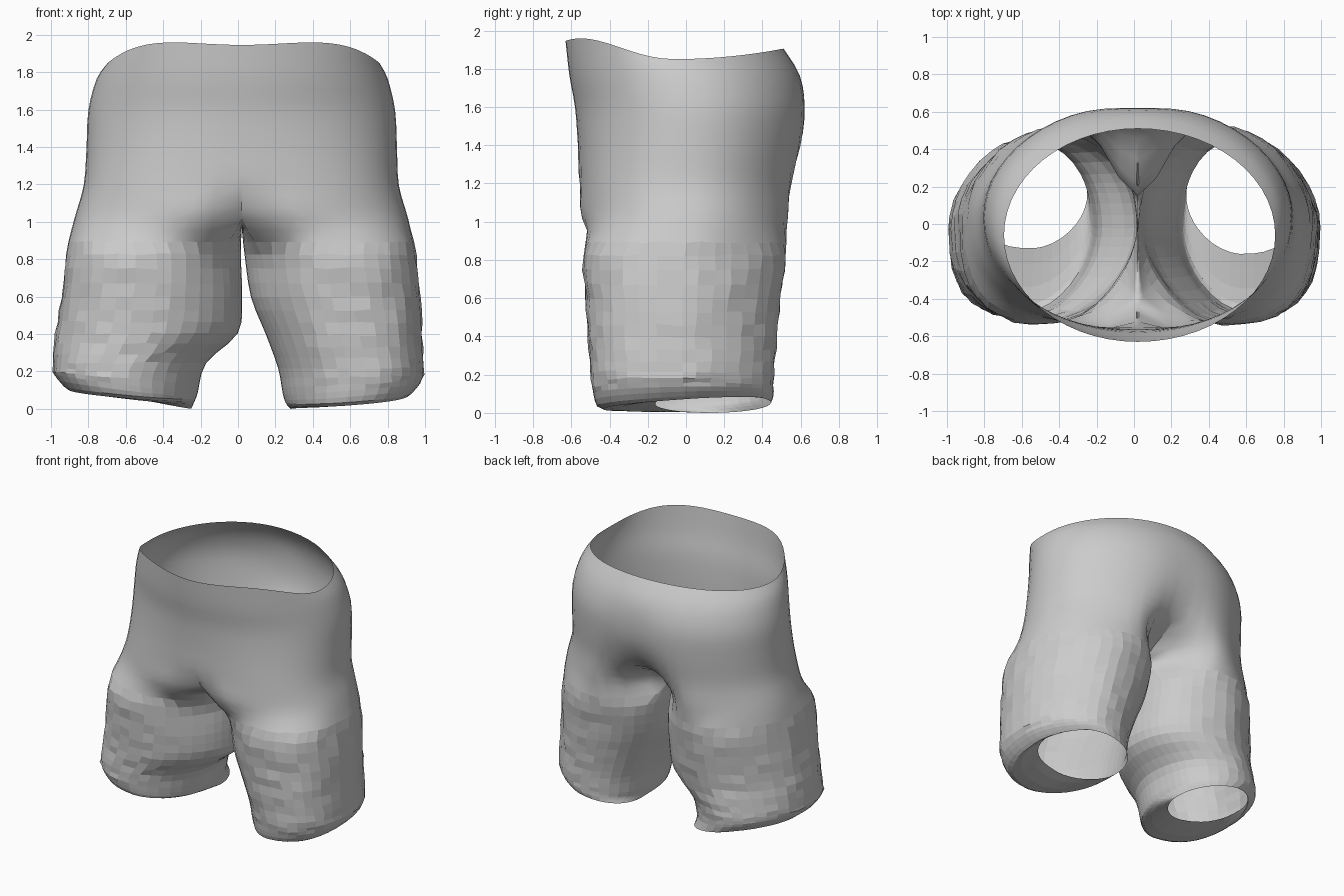
import bpy, bmesh, math, random
from mathutils import Vector

if "Cube" in bpy.data.objects:
    bpy.data.objects.remove(bpy.data.objects["Cube"])

random.seed(4)
SEAM = 0.02            # x of the centre seam
K, L, SUB = 28, 10, 3  # outer arc steps, inner thigh steps, rows between key rings


def sp(v, n):
    """Signed superellipse power."""
    return math.copysign(abs(v) ** (2 / n), v)


def torso_ring(s, z, xo, yf, yb, nf, nb, dip_f, dip_b, rim=False):
    """Half outline from front centre round the hip to back centre."""
    pts, cy, seam = [], (yf + yb) / 2, s * SEAM
    ry = (yb - yf) / 2
    for i in range(K + 1):
        a = math.pi * i / K
        c = math.cos(a)
        n = nf if c > 0 else nb
        x = seam + (xo - seam) * sp(max(0, math.sin(a)), n)
        y = cy - ry * sp(c, n)
        # narrow pinch in front, wide cleft behind
        d = x - seam
        y += dip_f * math.exp(-(d / 0.11) ** 2) if c > 0 else -dip_b * math.exp(-(d / 0.2) ** 2)
        h = z
        if rim:
            h += (0.095 * c * c + 0.05 * math.sin(2 * a) ** 2) if c > 0 else 0.055 * c * c
        pts.append(Vector((x, y, h)))
    return pts


def saddle(ring):
    """Crotch curve joining the back centre to the front centre."""
    a, b = ring[-1], ring[0]
    out = []
    for j in range(1, L):
        p = a.lerp(b, j / L)
        p.z -= 0.05 * math.sin(math.pi * j / L)
        out.append(p)
    return out


def leg_ring(z, xi, xo, yf, yb, tilt=0, ytilt=0):
    """Closed leg outline, fuller at the outer front and the inner back."""
    cx, rx, cy, ry = (xi + xo) / 2, (xo - xi) / 2, (yf + yb) / 2, (yb - yf) / 2
    pts = []
    for i in range(K + L):
        t = -55 + 290 * i / K if i <= K else 235 + 70 * (i - K) / L
        t = math.radians(t)
        su, cv = math.sin(t), math.cos(t)
        n = (2.6 if cv > 0 else 1.75) if su > 0 else (1.8 if cv > 0 else 2.2)
        u, v = sp(su, n), sp(cv, n)
        y = cy - ry * v
        pts.append(Vector((cx + rx * u, y, z + tilt * u + ytilt * (y + 0.1))))
    return pts


def spline(p0, p1, p2, p3, t):
    return 0.5 * (2 * p1 + (p2 - p0) * t + (2 * p0 - 5 * p1 + 4 * p2 - p3) * t * t
                  + (3 * p1 - p0 - 3 * p2 + p3) * t ** 3)


# hips: z, front y, back y, front and back roundness, front dip, back dip
TORSO = [(1.855, -.63, .51, 2.0, 2.0, 0, 0), (1.77, -.61, .595, 2.0, 2.0, 0, 0),
         (1.6, -.58, .64, 2.0, 2.0, 0, .02), (1.4, -.565, .63, 2.15, 2.0, 0, .04),
         (1.2, -.56, .605, 2.35, 2.0, .01, .15), (1.02, -.555, .60, 2.5, 2.0, .12, .45)]
HIPS = {1: (.755, .80, .84, .85, .86, .91), -1: (.695, .755, .80, .81, .825, .875)}

# legs: z, inner x, outer x, front y, back y, outward tilt, rear tilt
LEGS = {
    1: [(.83, .035, .95, -.54, .525), (.6, .07, .975, -.525, .495),
        (.4, .15, .985, -.515, .475), (.22, .215, .995, -.50, .465),
        (.11, .24, .975, -.485, .46, .03, .02), (.045, .26, .91, -.43, .455, .025, .07),
        (.05, .28, .87, -.16, .445, .05, .02)],
    -1: [(.83, -.015, .92, -.535, .515), (.6, -.022, .945, -.525, .49),
         (.41, .0, .975, -.51, .465), (.25, .17, .99, -.50, .455),
         (.14, .215, .985, -.49, .45, .05, .02), (.075, .23, .91, -.43, .445, .03, .05),
         (.06, .25, .84, -.13, .44, .06, .02)],
}

bm = bmesh.new()
for s in (1, -1):
    hips = [torso_ring(s, z, xo, yf, yb, nf, nb, df, db, rim=(i == 0))
            for i, ((z, yf, yb, nf, nb, df, db), xo) in enumerate(zip(TORSO, HIPS[s]))]
    inner = saddle(hips[-1])
    keys = [r + inner for r in hips] + [leg_ring(*row) for row in LEGS[s]]
    crotch_row = (len(hips) - 1) * SUB

    # dense rows interpolated between the key rings
    rows = []
    last = len(keys) - 1
    for k in range(last):
        quad = [keys[max(0, min(last, k + d))] for d in (-1, 0, 1, 2)]
        for j in range(SUB):
            rows.append([spline(*p, j / SUB) for p in zip(*quad)])
    rows.append(keys[-1])

    # cloth unevenness on the legs only
    for r, row in enumerate(rows):
        for c, p in enumerate(row):
            if r > crotch_row + 1 and 2 < c < K - 2 and r < len(rows) - 7:
                p += Vector([random.uniform(-.006, .006) for _ in range(3)])

    grid = [[bm.verts.new((p.x * s, p.y, p.z)) for p in row] for row in rows]
    N = K + L
    for r in range(len(rows) - 1):
        for c in range(N if r >= crotch_row else K):
            d = (c + 1) % N
            f = bm.faces.new((grid[r][c], grid[r + 1][c], grid[r + 1][d], grid[r][d]))
            f.smooth = r < crotch_row + 2

# join both halves at the seam
bmesh.ops.delete(bm, geom=[v for v in bm.verts if not v.link_faces], context='VERTS')
bmesh.ops.remove_doubles(bm, verts=bm.verts, dist=1e-4)
bmesh.ops.recalc_face_normals(bm, faces=bm.faces)
low = min(v.co.z for v in bm.verts)
for v in bm.verts:
    v.co.z -= low

mesh = bpy.data.meshes.new("shorts")
bm.to_mesh(mesh)
bm.free()
shorts = bpy.data.objects.new("shorts", mesh)
bpy.context.collection.objects.link(shorts)
